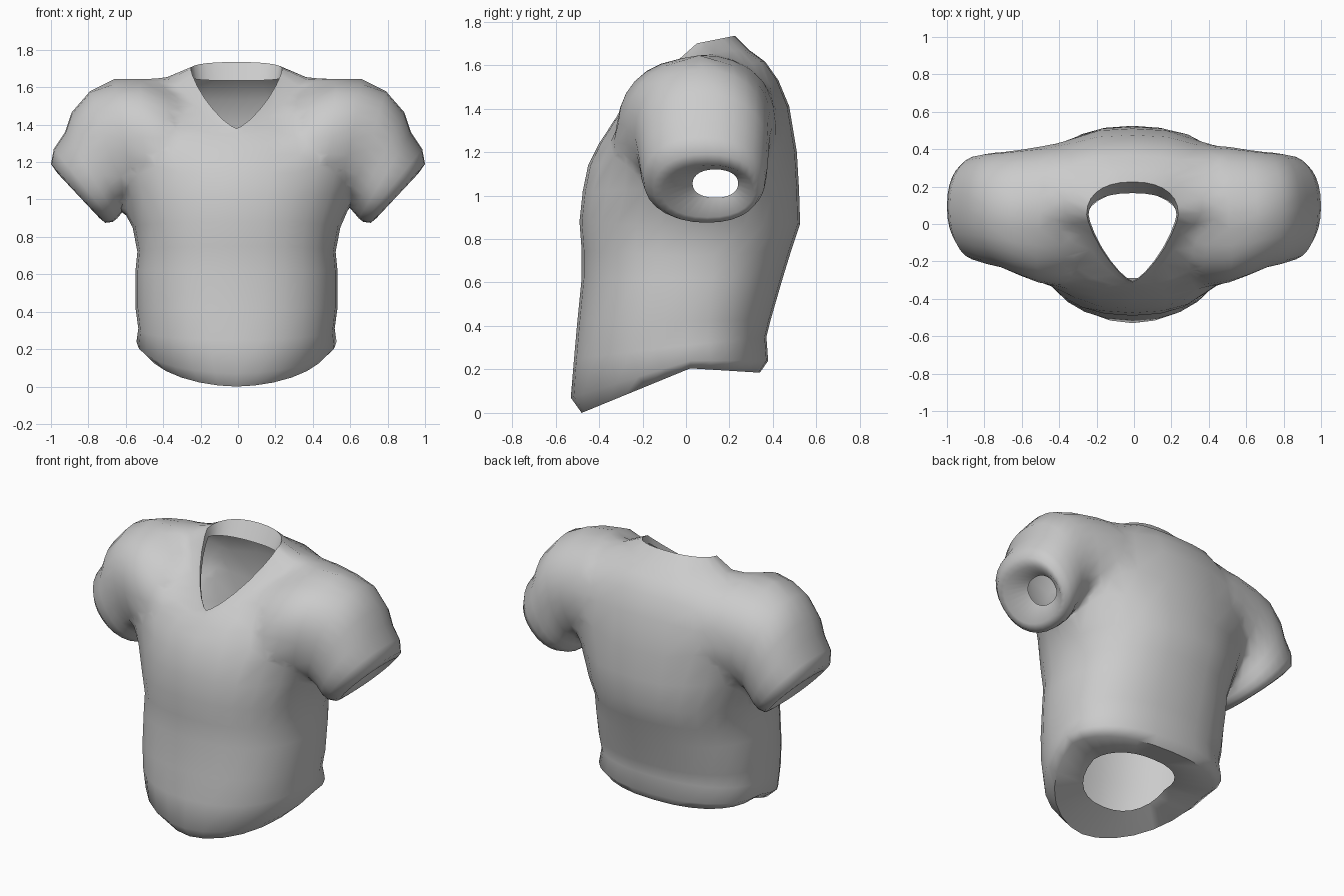
import bpy, bmesh, math

if "Cube" in bpy.data.objects:
    bpy.data.objects.remove(bpy.data.objects["Cube"])

SEG = 28


def spow(v, n):
    return math.copysign(abs(v) ** (2 / n), v)


def loft(name, rings):
    """Closed tube through rings of points, one n-gon cap at each end."""
    bm = bmesh.new()
    loops = [[bm.verts.new(p) for p in r] for r in rings]
    for a, b in zip(loops, loops[1:]):
        for i in range(SEG):
            j = (i + 1) % SEG
            bm.faces.new((a[i], a[j], b[j], b[i]))
    bm.faces.new(loops[0])
    bm.faces.new(loops[-1])
    bmesh.ops.recalc_face_normals(bm, faces=bm.faces[:])
    me = bpy.data.meshes.new(name)
    bm.to_mesh(me)
    bm.free()
    ob = bpy.data.objects.new(name, me)
    bpy.context.collection.objects.link(ob)
    return ob


def body_ring(yf, zf, ym, zm, yb, zb, w, n=2.3):
    """Ring through a front point, a widest side point and a back point."""
    pts = []
    for k in range(SEG):
        t = 2 * math.pi * k / SEG
        c, s = math.cos(t), math.sin(t)
        ye, ze, e = (yf, zf, n) if c > 0 else (yb, zb, 2.3)
        f = abs(spow(c, e))
        pts.append((w * spow(s, e) - .008, ym + (ye - ym) * f, zm + (ze - zm) * f))
    return pts


def sleeve_ring(side, xt, zt, xb, zb, yf, yb):
    """Tilted ring between an upper/outer point and a lower/inner point."""
    pts = []
    for k in range(SEG):
        t = 2 * math.pi * k / SEG
        u, v = spow(math.cos(t), 2.2), spow(math.sin(t), 2.2)
        pts.append((side * ((xt + xb) / 2 + (xt - xb) / 2 * u),
                    (yf + yb) / 2 + (yb - yf) / 2 * v,
                    (zt + zb) / 2 + (zt - zb) / 2 * u))
    return pts


# Torso: inner hem, hem, waist, chest, shoulders, collar, folded collar
body = [
    (-.29, .10, -.05, .21, .17, .21, .27),
    (-.48, .00, .02, .205, .34, .185, .49, 1.85),
    (-.53, .07, .02, .24, .378, .24, .535, 2.0),
    (-.515, .25, 0, .31, .37, .35, .525),
    (-.50, .42, 0, .42, .39, .43, .54),
    (-.48, .62, 0, .62, .445, .62, .54),
    (-.48, .75, 0, .72, .485, .75, .53),
    (-.49, .88, .02, .85, .525, .87, .555),
    (-.475, 1.02, .05, .98, .52, 1.03, .61),
    (-.45, 1.14, .05, 1.15, .51, 1.20, .66),
    (-.40, 1.24, .05, 1.35, .475, 1.41, .68, 2.3),
    (-.36, 1.30, .07, 1.52, .425, 1.53, .65, 2.2),
    (-.335, 1.34, .09, 1.63, .365, 1.615, .50, 1.9),
    (-.32, 1.36, .07, 1.66, .29, 1.67, .31, 1.5),
    (-.31, 1.38, .05, 1.70, .225, 1.735, .245, 1.35),
    (-.305, 1.37, .05, 1.65, .165, 1.635, .235, 1.35),
]
shirt = loft("shirt", [body_ring(*r) for r in body])

# Sleeves: hidden root, shoulder, upper arm, cuff, inner cuff opening
arm = [
    (.20, 1.40, .25, 1.12, -.15, .28),
    (.40, 1.61, .42, 1.05, -.34, .425),
    (.53, 1.67, .50, 1.03, -.335, .425),
    (.66, 1.645, .57, 1.01, -.28, .40),
    (.79, 1.58, .60, .965, -.235, .385),
    (.89, 1.465, .62, .93, -.22, .38),
    (.925, 1.36, .645, .90, -.21, .375),
    (.985, 1.27, .67, .88, -.195, .365),
    (1.0, 1.19, .71, .875, -.15, .34),
    (.965, 1.14, .74, .90, -.11, .31),
    (.865, 1.12, .75, .99, .03, .24),
]
bpy.context.view_layer.objects.active = shirt
for side in (-1, 1):
    sleeve = loft("sleeve", [sleeve_ring(side, *r) for r in arm])
    mod = shirt.modifiers.new("join_sleeve", 'BOOLEAN')
    mod.operation = 'UNION'
    mod.solver = 'EXACT'
    mod.object = sleeve
    bpy.ops.object.modifier_apply(modifier=mod.name)
    bpy.data.objects.remove(sleeve)

# Open the neck, hem and cuffs, then soften the armhole seams
bm = bmesh.new()
bm.from_mesh(shirt.data)
caps = [f for f in bm.faces if len(f.verts) == SEG]
bmesh.ops.delete(bm, geom=caps, context='FACES')
bmesh.ops.triangulate(bm, faces=[f for f in bm.faces if len(f.verts) > 4])
bmesh.ops.remove_doubles(bm, verts=bm.verts[:], dist=.008)
bmesh.ops.holes_fill(bm, edges=[e for e in bm.edges if e.is_boundary], sides=12)
seam = [v for v in bm.verts
        if .29 < abs(v.co.x) < .66 and v.co.z > .95 and not v.is_boundary]
for _ in range(4):
    bmesh.ops.smooth_vert(bm, verts=seam, factor=.4,
                          use_axis_x=True, use_axis_y=True, use_axis_z=True)
bmesh.ops.recalc_face_normals(bm, faces=bm.faces[:])
bm.to_mesh(shirt.data)
bm.free()

shirt.select_set(True)
bpy.ops.object.shade_smooth_by_angle(angle=math.radians(60))
